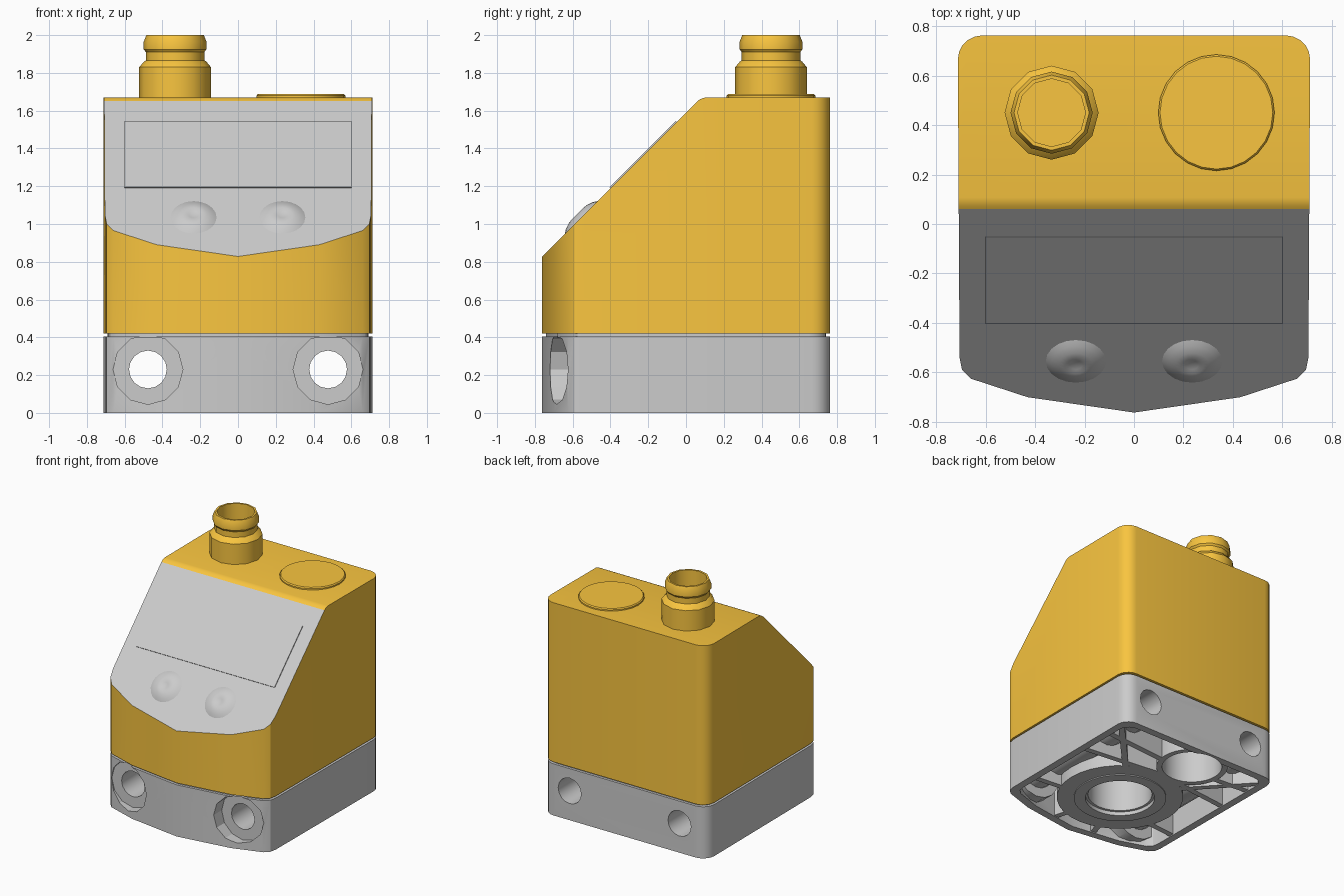
import bpy, bmesh
from math import sin, cos, radians, pi, sqrt
from mathutils import Matrix, Vector

if "Cube" in bpy.data.objects:
    bpy.data.objects.remove(bpy.data.objects["Cube"])


def material(name, rgb):
    m = bpy.data.materials.new(name)
    m.diffuse_color = (*rgb, 1)
    m.use_nodes = True
    m.node_tree.nodes["Principled BSDF"].inputs["Base Color"].default_value = m.diffuse_color
    return m


ORANGE = material("orange", (0.95, 0.56, 0.05))
LIGHT = material("light_grey", (0.75, 0.75, 0.75))


def finish(bm, name, mat=None):
    bmesh.ops.recalc_face_normals(bm, faces=bm.faces[:])
    me = bpy.data.meshes.new(name)
    bm.to_mesh(me)
    bm.free()
    ob = bpy.data.objects.new(name, me)
    bpy.context.collection.objects.link(ob)
    if mat:
        me.materials.append(mat)
    return ob


def smooth(ob, angle=28):
    bpy.ops.object.select_all(action='DESELECT')
    ob.select_set(True)
    bpy.context.view_layer.objects.active = ob
    bpy.ops.object.shade_smooth_by_angle(angle=radians(angle))


def boolean(ob, other, op='DIFFERENCE'):
    mod = ob.modifiers.new("cut", 'BOOLEAN')
    mod.object, mod.operation, mod.solver = other, op, 'EXACT'
    bpy.context.view_layer.update()
    dg = bpy.context.evaluated_depsgraph_get()
    me = bpy.data.meshes.new_from_object(ob.evaluated_get(dg))
    ob.modifiers.clear()
    ob.data = me
    bpy.data.objects.remove(other)


def footprint(inset=0.0):
    """Rounded back corners, shallow pointed front."""
    half = [(0.615 + 0.097 * cos(a), 0.665 + 0.097 * sin(a))
            for a in (radians(90 - 18 * i) for i in range(6))]
    half += [(0.705, -0.54), (0.695, -0.59), (0.66, -0.625), (0.43, -0.70)]
    pts = half + [(0, -0.762)] + [(-x, y) for x, y in reversed(half)]
    sx, sy = 1 - inset / 0.712, 1 - inset / 0.762
    return [(x * sx, y * sy) for x, y in pts]


def prism_bm(pts, z0, z1):
    bm = bmesh.new()
    f = bm.faces.new([bm.verts.new((x, y, z0)) for x, y in pts])
    ext = bmesh.ops.extrude_face_region(bm, geom=[f])
    bmesh.ops.translate(bm, vec=(0, 0, z1 - z0),
                        verts=[v for v in ext["geom"] if isinstance(v, bmesh.types.BMVert)])
    bmesh.ops.recalc_face_normals(bm, faces=bm.faces[:])
    return bm


def cylinder(name, r, start, end, n):
    start, end = Vector(start), Vector(end)
    d = end - start
    rot = Matrix.Rotation(-pi / 2, 4, 'X') if abs(d.y) > abs(d.z) else Matrix()
    bm = bmesh.new()
    bmesh.ops.create_cone(bm, cap_ends=True, segments=n, radius1=r, radius2=r,
                          depth=d.length, matrix=Matrix.Translation((start + end) / 2) @ rot)
    return finish(bm, name)


def box(name, size, matrix, mat=None):
    bm = bmesh.new()
    bmesh.ops.create_cube(bm, size=1, matrix=matrix @ Matrix.Diagonal((*size, 1)))
    return finish(bm, name, mat)


def rib(a, b, width=0.045):
    a, b = Vector((*a, 0)), Vector((*b, 0))
    d = b - a
    turn = Matrix.Rotation(Vector((1, 0)).angle_signed(d.xy) * -1, 4, 'Z')
    return box("rib", (d.length, width, 0.4),
               Matrix.Translation((a + b) / 2 + Vector((0, 0, 0.208))) @ turn)


def lathe(name, profile, n, matrix, mat=None):
    bm = bmesh.new()
    rings = [[bm.verts.new((r * cos(2 * pi * i / n), r * sin(2 * pi * i / n), z))
              for i in range(n)] for r, z in profile]
    for lo, hi in zip(rings, rings[1:]):
        for i in range(n):
            j = (i + 1) % n
            bm.faces.new((lo[i], lo[j], hi[j], hi[i]))
    bmesh.ops.remove_doubles(bm, verts=bm.verts[:], dist=1e-5)
    bm.transform(matrix)
    return finish(bm, name, mat)


# Underside cavity: everything subtracted from it stays as solid ribs and rings
BIG, SMALL = (0, -0.16), (-0.12, 0.52)
cavity = finish(prism_bm(footprint(0.06), -0.1, 0.34), "cavity")
boolean(cavity, cylinder("outer_ring", 0.465, (*BIG, 0.008), (*BIG, 0.5), 32))
boolean(cavity, cylinder("seat_ring", 0.34, (*BIG, -0.2), (*BIG, 0.5), 32))
boolean(cavity, cylinder("small_ring", 0.262, (*SMALL, 0.008), (*SMALL, 0.5), 32))
for s in (-1, 1):
    boolean(cavity, cylinder("tube", 0.14, (s * 0.477, -1, 0.23), (s * 0.477, 1, 0.23), 16))
    boolean(cavity, cylinder("boss", 0.215, (s * 0.477, -1, 0.23), (s * 0.477, -0.55, 0.23), 16))
    for a, b in (((0, 0.29), (0.8, 0.20)), ((0.2, 0.15), (0.75, 0.74)),
                 ((0.2, -0.3), (0.8, -0.36)), ((0.1, -0.4), (0.24, -0.9)),
                 ((0.0, 0.45), (0.8, 0.52))):
        boolean(cavity, rib((s * a[0], a[1]), (s * b[0], b[1])))

# Grey base with mounting holes
base = finish(prism_bm(footprint(), 0, 0.405), "base")
boolean(base, cavity)
boolean(base, cylinder("big_bore", 0.235, (*BIG, -0.1), (*BIG, 0.31), 32))
boolean(base, cylinder("big_bore_lip", 0.255, (*BIG, -0.1), (*BIG, 0.03), 32))
boolean(base, cylinder("small_bore", 0.22, (*SMALL, -0.1), (*SMALL, 0.31), 32))
for s in (-1, 1):
    boolean(base, cylinder("counterbore", 0.185, (s * 0.477, -1, 0.23), (s * 0.477, -0.62, 0.23), 12))
    boolean(base, cylinder("screw_hole", 0.1, (s * 0.477, -1.1, 0.23), (s * 0.477, 1.1, 0.23), 16))
smooth(base)

# Recessed seam between base and housing
smooth(finish(prism_bm(footprint(0.02), 0.40, 0.43), "seam"))


# Housing with sloped front; the slope itself is a separate grey panel
def housing_part(name, keep_slope, mat=None):
    bm = prism_bm(footprint(), 0.42, 1.67)
    for deg in (45, 33.75, 22.5, 11.25):
        n = Vector((0, -sin(radians(deg)), cos(radians(deg))))
        cut = bmesh.ops.bisect_plane(bm, geom=bm.verts[:] + bm.edges[:] + bm.faces[:],
                                     plane_co=Vector((0, 0.115, 1.585)) + n * 0.085,
                                     plane_no=n, clear_outer=True)
        edges = [e for e in cut["geom_cut"] if isinstance(e, bmesh.types.BMEdge)]
        bmesh.ops.contextual_create(bm, geom=edges)
    bmesh.ops.recalc_face_normals(bm, faces=bm.faces[:])
    slope = Vector((0, -1, 1)).normalized()
    drop = [f for f in bm.faces if (f.normal.dot(slope) > 0.999) != keep_slope]
    bmesh.ops.delete(bm, geom=drop, context='FACES')
    ob = finish(bm, name, mat)
    if keep_slope and ob.data.polygons[0].normal.z < 0:
        ob.data.flip_normals()
    return ob


smooth(housing_part("housing", False, ORANGE))
housing_part("front_panel", True)

# Display and two dimpled buttons on the slope
TILT = Matrix.Rotation(radians(45), 4, 'X')
box("display", (1.2, 0.35 * sqrt(2), 0.014), Matrix.Translation((0, -0.225, 1.365)) @ TILT, LIGHT)
for s, side in ((-1, "left"), (1, "right")):
    smooth(lathe(side + "_button",
                 [(0.125, -0.002), (0.10, 0.014), (0.07, 0.024), (0.045, 0.028), (0.025, 0.022), (0, 0.02)],
                 20, Matrix.Translation((s * 0.235, -0.555, 1.035)) @ TILT))

# Hollow cable connector and round cap on top
smooth(lathe("connector",
             [(0, 1.66), (0.19, 1.66), (0.19, 1.83), (0.165, 1.86), (0.155, 1.866), (0.155, 1.91),
              (0.166, 1.925), (0.166, 1.965), (0.152, 2.0), (0.137, 2.0), (0.137, 1.74), (0, 1.74)],
             12, Matrix.Translation((-0.333, 0.45, 0)), ORANGE), 32)
smooth(lathe("cap", [(0, 1.66), (0.235, 1.66), (0.235, 1.68), (0.228, 1.688), (0, 1.688)],
             24, Matrix.Translation((0.333, 0.45, 0)), ORANGE))
